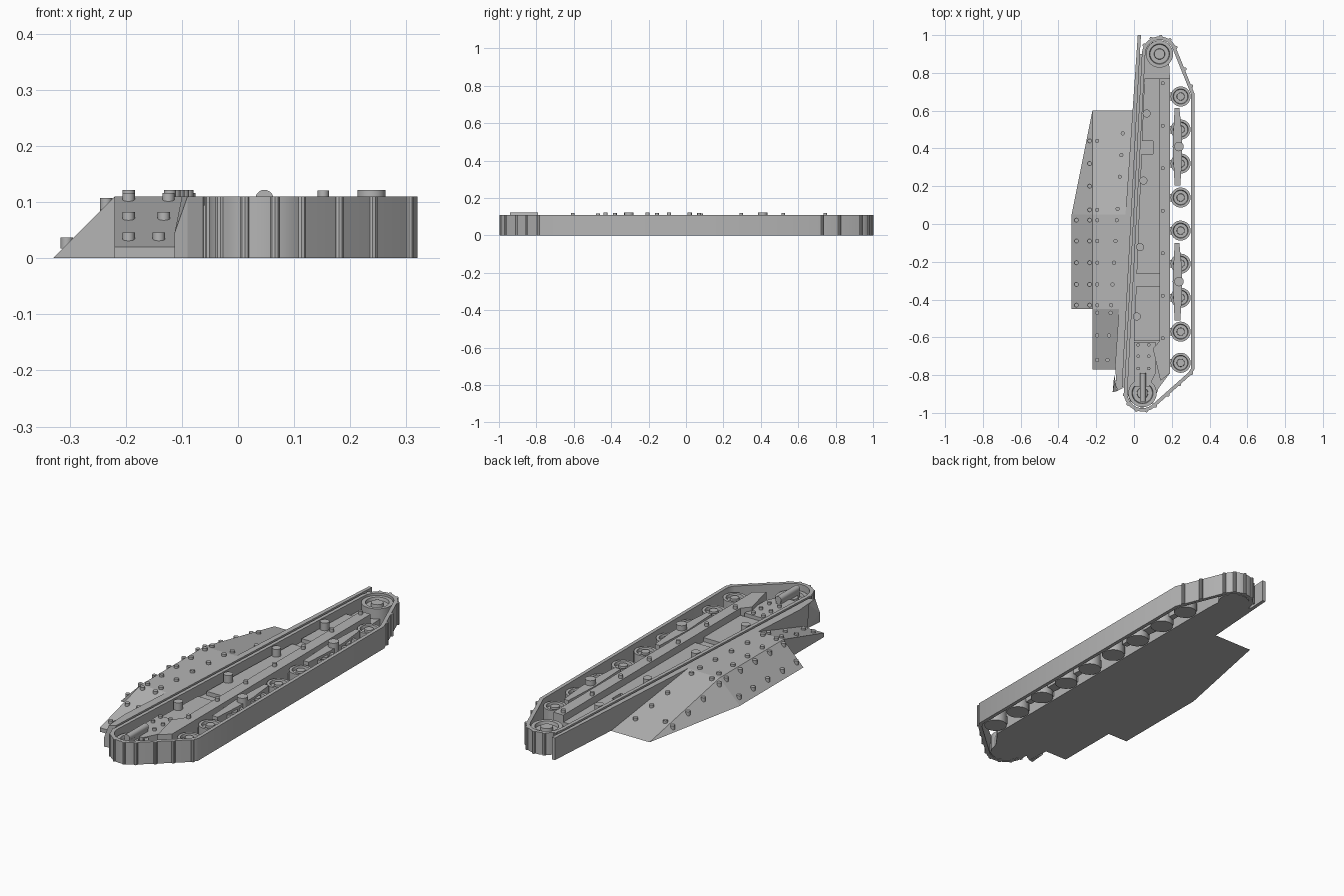
import bpy, bmesh
from math import sin, cos, radians
from mathutils import Vector, Matrix

if "Cube" in bpy.data.objects:
    bpy.data.objects.remove(bpy.data.objects["Cube"])

grey = bpy.data.materials.new("plain_grey")
grey.use_nodes = True
grey.diffuse_color = (0.46, 0.46, 0.46, 1)
grey.node_tree.nodes["Principled BSDF"].inputs["Base Color"].default_value = grey.diffuse_color
H = 0.11


def finish(name, bm, smooth=False):
    bmesh.ops.recalc_face_normals(bm, faces=bm.faces)
    me = bpy.data.meshes.new(name)
    bm.to_mesh(me)
    bm.free()
    me.materials.append(grey)
    ob = bpy.data.objects.new(name, me)
    bpy.context.collection.objects.link(ob)
    if smooth:
        bpy.ops.object.select_all(action='DESELECT')
        ob.select_set(True)
        bpy.context.view_layer.objects.active = ob
        bpy.ops.object.shade_smooth_by_angle(angle=radians(35))
    return ob


def prism(name, pts, z0, z1):
    """Extrude a flat outline from z0 to z1."""
    bm = bmesh.new()
    low = [bm.verts.new((x, y, z0)) for x, y in pts]
    top = [bm.verts.new((x, y, z1)) for x, y in pts]
    bm.faces.new(low)
    bm.faces.new(top)
    n = len(pts)
    for i in range(n):
        j = (i + 1) % n
        bm.faces.new((low[i], low[j], top[j], top[i]))
    return finish(name, bm)


def hull(name, pts):
    bm = bmesh.new()
    for p in pts:
        bm.verts.new(p)
    bmesh.ops.convex_hull(bm, input=bm.verts)
    bmesh.ops.dissolve_limit(bm, angle_limit=0.01, verts=bm.verts, edges=bm.edges)
    return finish(name, bm)


def pegs(name, items, r, sides=16):
    """Upright cylinders, each given as x, y, z0, z1."""
    bm = bmesh.new()
    for x, y, z0, z1 in items:
        bmesh.ops.create_cone(bm, cap_ends=True, segments=sides, radius1=r, radius2=r,
                              depth=z1 - z0, matrix=Matrix.Translation((x, y, (z0 + z1) / 2)))
    return finish(name, bm, True)


def lathe(name, x, y, profile, sides=32):
    """Spin a radius/height profile about an upright axis."""
    bm = bmesh.new()
    vs = [bm.verts.new((r, 0, z)) for r, z in profile]
    es = [bm.edges.new(e) for e in zip(vs, vs[1:])]
    bmesh.ops.spin(bm, geom=vs + es, cent=(0, 0, 0), axis=(0, 0, 1), angle=radians(360), steps=sides)
    bmesh.ops.remove_doubles(bm, verts=bm.verts, dist=0.0001)
    bmesh.ops.translate(bm, verts=bm.verts, vec=(x, y, 0))
    return finish(name, bm, True)


def arc(cx, cy, r, a0, a1, n):
    return [(cx + r * cos(radians(a0 + (a1 - a0) * i / n)),
             cy + r * sin(radians(a0 + (a1 - a0) * i / n))) for i in range(n + 1)]


# Track band: closed loop around both end wheels
SPROCKET, IDLER = (0.135, 0.9), (0.045, -0.895)
outer = (arc(*SPROCKET, 0.093, 22, 177, 14) + arc(*IDLER, 0.098, 177, 315, 14)
         + [(0.3, -0.8), (0.32, -0.77), (0.32, 0.69)])


def inset(pts, d):
    out = []
    for i, p in enumerate(pts):
        a, b, c = Vector(pts[i - 1]), Vector(p), Vector(pts[(i + 1) % len(pts)])
        u, v = (b - a).normalized(), (c - b).normalized()
        n1, n2 = Vector((-u.y, u.x)), Vector((-v.y, v.x))
        out.append(tuple(b + (n1 + n2) * d / (1 + n1.dot(n2))))
    return out


bm = bmesh.new()
inner = inset(outer, 0.018)
rings = [[bm.verts.new((x, y, z)) for x, y in pts]
         for pts, z in ((outer, 0), (outer, H), (inner, H), (inner, 0))]
for k in range(4):
    a, b = rings[k], rings[(k + 1) % 4]
    for i in range(len(outer)):
        j = (i + 1) % len(outer)
        bm.faces.new((a[i], a[j], b[j], b[i]))
finish("track_band", bm, True)

# Cleats on the curved and slanted stretches of the band
cleats = (arc(*SPROCKET, 0.093, 22, 150, 4) + arc(*IDLER, 0.096, 185, 315, 4)
          + [(0.18, -0.905), (0.24, -0.85), (0.305, -0.79), (0.27, 0.82), (0.305, 0.73)])
pegs("track_cleats", [(x, y, 0, H) for x, y in cleats], 0.009, 10)

# Hull floor, raised panels and riveted side ridge
prism("hull_floor", [(0.055, 0.93), (0.1, 0.965), (0.18, 0.95), (0.19, 0.78), (0.19, -0.79),
                     (0.13, -0.87), (0.1, -0.95), (0.04, -0.975), (-0.02, -0.94), (-0.045, -0.87)], 0, 0.05)
prism("side_ridge", [(0.135, 0.77), (0.19, 0.77), (0.19, -0.79), (0.14, -0.83),
                     (0.1, -0.66), (0.135, -0.62)], 0.03, 0.105)


def panel_x(y):
    return 0.055 + (y - 0.77) * 0.04


for i, (top, low) in enumerate(((0.77, 0.44), (0.37, -0.265), (-0.33, -0.62))):
    prism(f"hull_panel_{i + 1}", [(panel_x(top), top), (0.14, top), (0.14, low), (panel_x(low), low)],
          0.04, 0.07)
prism("panel_bridge", [(0.1, 0.45), (0.14, 0.45), (0.14, 0.36), (0.1, 0.36)], 0.04, 0.07)
prism("front_plate", [(0, -0.625), (0.115, -0.625), (0.115, -0.79), (0.08, -0.86), (0, -0.86)], 0.04, 0.085)
pegs("front_plate_rivets", [(x, y, 0.08, 0.097) for x in (0.022, 0.078) for y in (-0.64, -0.7, -0.765)], 0.009)
pegs("ridge_rivets", [(0.152, 0.745 - 0.225 * i, 0.1, 0.121) for i in range(7)], 0.01)
pegs("hull_studs", [(x, y, 0.04, 0.108) for x, y in
                    ((0.067, 0.585), (0.05, 0.23), (0.032, -0.122), (0.015, -0.49))], 0.021, 24)

# Tensioner rod lying along the front plate
bm = bmesh.new()
bmesh.ops.create_cone(bm, cap_ends=True, segments=20, radius1=0.016, radius2=0.016, depth=0.15,
                      matrix=Matrix.Translation((0.047, -0.865, 0.106)) @ Matrix.Rotation(radians(90), 4, 'X'))
finish("tensioner_rod", bm, True)
prism("tensioner_bed", [(0.034, -0.79), (0.06, -0.79), (0.06, -0.94), (0.034, -0.94)], 0.04, 0.1)

# Dished wheels: road wheels, drive sprocket and idler


def wheel(name, x, y, r, top):
    lathe(name, x, y, [(0, 0), (r, 0), (r, top), (r * 0.75, top), (r * 0.7, top - 0.015),
                       (r * 0.4, top - 0.015), (r * 0.38, top), (0, top)])


for i, y in enumerate((0.675, 0.5, 0.32, 0.14, -0.035, -0.21, -0.39, -0.57, -0.735)):
    wheel(f"road_wheel_{i + 1}", 0.247, y, 0.053, 0.085)
    prism(f"axle_arm_{i + 1}", [(0.18, y - 0.02), (0.25, y - 0.02), (0.25, y + 0.02), (0.18, y + 0.02)], 0.02, 0.06)
wheel("drive_sprocket", *SPROCKET, 0.072, 0.1)
wheel("front_idler", *IDLER, 0.075, 0.08)

# Bogie beams with return rollers
for i, y in enumerate((0.41, -0.305)):
    prism(f"bogie_beam_{i + 1}", [(0.215, y + 0.205), (0.24, y + 0.205), (0.255, y + 0.06), (0.255, y - 0.06),
                                  (0.245, y - 0.205), (0.215, y - 0.205), (0.205, y)], 0.03, 0.097)
    pegs(f"return_roller_{i + 1}", [(0.238, y, 0.06, 0.122)], 0.025, 24)

# Guard strip beside the track, with a slanted front end
prism("guard_strip", [(0.02, 1), (0.037, 1), (0.031, 0.9), (-0.06, -0.82), (-0.062, -0.87),
                      (-0.09, -0.885), (-0.1, -0.75)], 0, H)
hull("guard_nose", [(-0.113, -0.89, 0), (-0.09, -0.885, 0), (-0.09, -0.885, H), (-0.1, -0.82, H),
                    (-0.113, -0.89, 0.045), (-0.105, -0.8, 0)])
prism("guard_seat", [(0.03, 0.9), (0.06, 0.9), (-0.04, -0.87), (-0.07, -0.86)], 0, 0.095)

# Sponson: sloped outer, rear and front faces
hull("sponson", [(-0.22, 0.6, 0), (0, 0.6, 0), (-0.33, 0.05, 0), (-0.33, -0.45, 0), (-0.07, -0.45, 0),
                 (-0.22, 0.05, H), (-0.22, -0.45, H), (-0.07, -0.45, H), (-0.035, 0.05, H)])
hull("sponson_front", [(x, -0.45, z) for x in (-0.22, -0.07) for z in (0, H)]
     + [(x, -0.77, z) for x in (-0.22, -0.095) for z in (0, 0.02)])


def skin(x, y):
    z = min(H, (0.6 - y) * 0.2)
    if y < -0.45:
        z = 0.02 + (y + 0.77) * 0.28
    return z + min(0, x + 0.22)


rows = (0.02, -0.09, -0.205, -0.32, -0.43)
front = (-0.47, -0.59, -0.72)
spots = [(-0.305, y) for y in rows[:1] + rows[1:]]
spots += [(-0.235, y) for y in (0.44, 0.32, 0.2, 0.075) + rows]
spots += [(-0.195, y) for y in (0.44, 0.075) + rows + front]
spots += [(-0.092 + y * 0.068, y) for y in (0.48, 0.365, 0.25, 0.08) + rows + front]
pegs("sponson_rivets", [(x, y, skin(x, y) - 0.008, skin(x, y) + 0.012) for x, y in spots], 0.011, 12)
